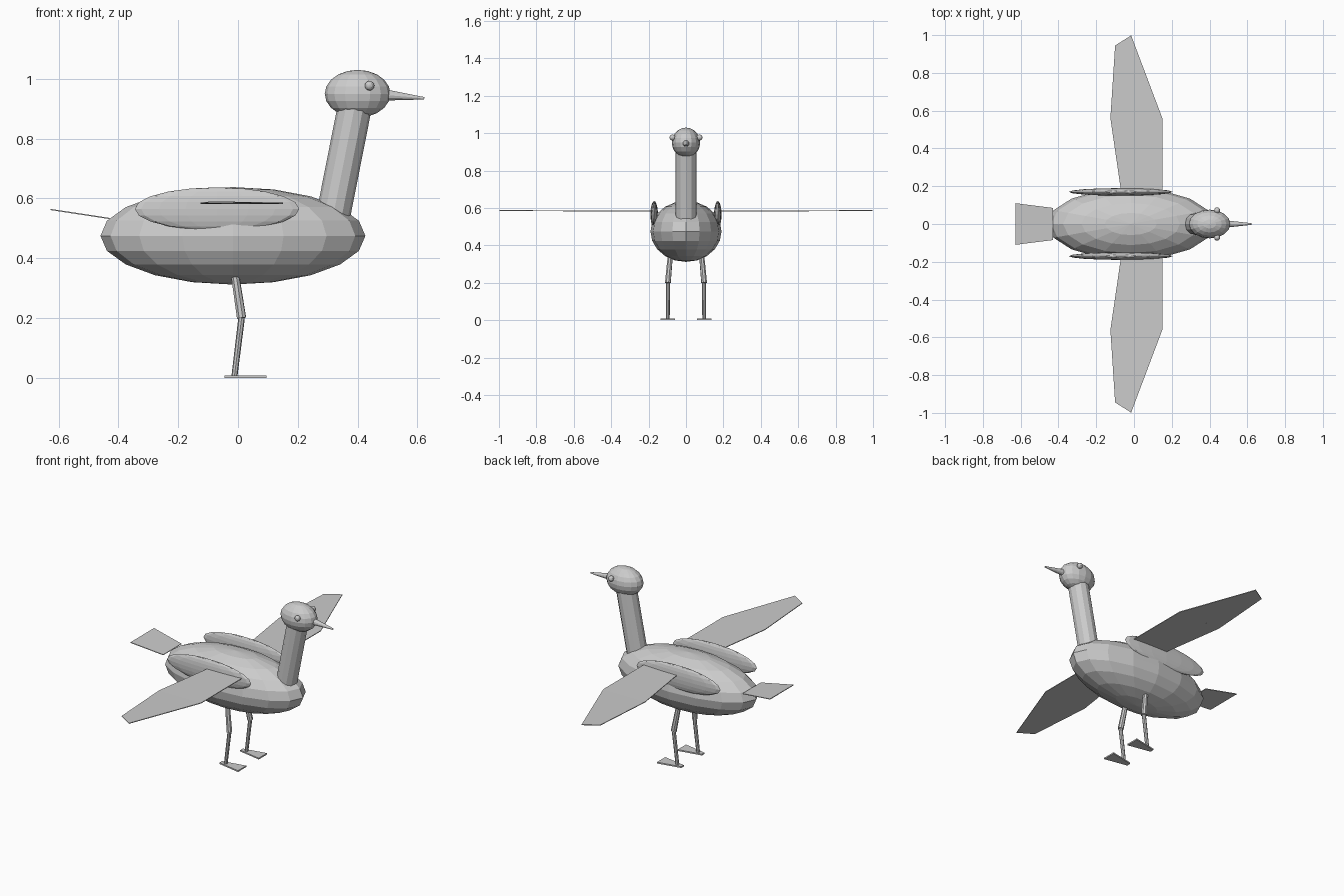
import bpy, bmesh
from mathutils import Vector

if "Cube" in bpy.data.objects:
    bpy.data.objects.remove(bpy.data.objects["Cube"])

grey = bpy.data.materials.new("plain_grey")
grey.diffuse_color = (0.6, 0.6, 0.6, 1)
grey.use_nodes = True
grey.node_tree.nodes["Principled BSDF"].inputs["Base Color"].default_value = grey.diffuse_color


def finish(name, bm):
    mesh = bpy.data.meshes.new(name)
    bmesh.ops.recalc_face_normals(bm, faces=bm.faces)
    bm.to_mesh(mesh)
    bm.free()
    mesh.materials.append(grey)
    obj = bpy.data.objects.new(name, mesh)
    bpy.context.collection.objects.link(obj)
    return obj


def ellipsoid(name, centre, radii, segments=16, rings=10):
    bm = bmesh.new()
    bmesh.ops.create_uvsphere(bm, u_segments=segments, v_segments=rings, radius=1)
    bmesh.ops.scale(bm, vec=radii, verts=bm.verts)
    bmesh.ops.translate(bm, vec=centre, verts=bm.verts)
    return finish(name, bm)


def tube(name, start, end, r1, r2, sides=12):
    a, b = Vector(start), Vector(end)
    bm = bmesh.new()
    bmesh.ops.create_cone(bm, cap_ends=True, segments=sides, radius1=r1,
                          radius2=r2, depth=(b - a).length)
    bmesh.ops.rotate(bm, matrix=(b - a).to_track_quat('Z', 'Y').to_matrix(),
                     verts=bm.verts)
    bmesh.ops.translate(bm, vec=(a + b) / 2, verts=bm.verts)
    return finish(name, bm)


def plate(name, points, thickness=0.004):
    bm = bmesh.new()
    bm.faces.new([bm.verts.new(p) for p in points])
    obj = finish(name, bm)
    mod = obj.modifiers.new("thin", 'SOLIDIFY')
    mod.thickness = thickness
    mod.offset = 0
    return obj


# Body, neck and head
ellipsoid("body", (-0.017, 0, 0.475), (0.443, 0.19, 0.163))
tube("neck", (0.312, 0, 0.51), (0.395, 0, 0.93), 0.057, 0.057)
ellipsoid("head", (0.4, 0, 0.95), (0.11, 0.076, 0.08))
tube("beak", (0.48, 0, 0.947), (0.623, 0, 0.935), 0.02, 0.004)

# Tail fan
plate("tail", [(-0.43, -0.085, 0.533), (-0.43, 0.085, 0.533),
               (-0.627, 0.11, 0.563), (-0.627, -0.11, 0.563)])

# Paired parts
for side, s in (("left", 1), ("right", -1)):
    ellipsoid(side + "_eye", (0.44, s * 0.072, 0.977), (0.016, 0.016, 0.016), 12, 8)
    ellipsoid(side + "_folded_wing", (-0.07, s * 0.17, 0.565), (0.275, 0.02, 0.072))

    # Spread wing in two panels
    z = 0.584
    plate(side + "_inner_wing", [(-0.068, s * 0.17, z), (0.15, s * 0.17, z),
                                 (0.15, s * 0.56, z), (-0.125, s * 0.56, z)])
    plate(side + "_outer_wing", [(-0.125, s * 0.56, z), (0.15, s * 0.56, z),
                                 (-0.015, s * 0.998, z + 0.003),
                                 (-0.1, s * 0.945, z + 0.003)])

    # Leg and webbed foot
    knee = (0.012, s * 0.097, 0.2)
    tube(side + "_thigh", (-0.01, s * 0.084, 0.345), knee, 0.014, 0.016, 8)
    tube(side + "_shin", knee, (-0.012, s * 0.097, 0.005), 0.011, 0.01, 8)
    plate(side + "_foot", [(-0.045, s * 0.097 - 0.012, 0.004),
                           (0.095, s * 0.097 - 0.039, 0.004),
                           (0.095, s * 0.097 + 0.039, 0.004),
                           (-0.045, s * 0.097 + 0.012, 0.004)], 0.008)
